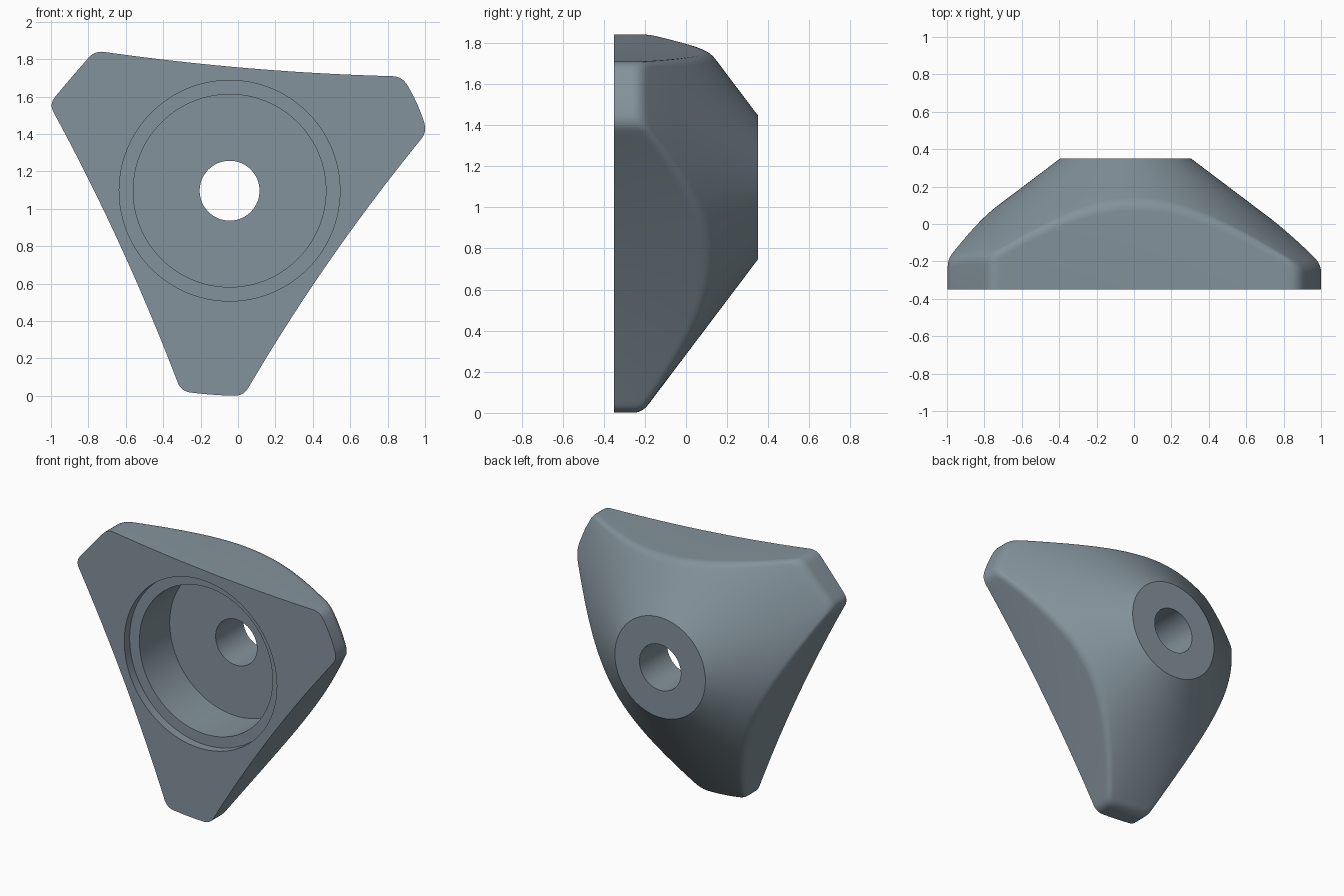
import bpy, bmesh, math
from mathutils import Vector

if "Cube" in bpy.data.objects:
    bpy.data.objects.remove(bpy.data.objects["Cube"])

CENTRE = Vector((-0.045, 1.097))     # bore axis in x, z
FRONT, BACK = -0.35, 0.35
HOLE, FLAT = 0.16, 0.35              # bore radius, flat boss radius
SLOPE = 0.755                        # cone fall per unit radius


def bezier(a, b, c, t):
    return a * (1 - t) ** 2 + b * (2 * t * (1 - t)) + c * t * t


def cone(r):
    return BACK - SLOPE * (r - FLAT)


# Outline: six corners, bulge of the edge that follows (positive = outwards), steps
corners = [
    (-0.765, 1.846, -0.025, 48),     # top side
    (0.875, 1.708, 0.015, 8),        # right tip
    (1.01, 1.41, -0.035, 48),        # lower right side
    (0.03, 0.0, 0.006, 8),           # bottom tip
    (-0.305, 0.025, -0.03, 48),      # left side
    (-1.01, 1.56, 0.002, 8),         # top left tip
]
TRIM, ROUND = 0.05, 6
edges = []
for i, (x, z, bulge, steps) in enumerate(corners):
    p = Vector((x, z))
    q = Vector(corners[(i + 1) % 6][:2])
    d = q - p
    normal = Vector((-d.y, d.x)).normalized()
    mid = (p + q) / 2 + normal * bulge * 2
    t0 = TRIM / d.length
    edges.append([bezier(p, mid, q, t0 + (1 - 2 * t0) * k / steps)
                  for k in range(steps + 1)])

# Join the edges with rounded corners
outline = []
for i, pts in enumerate(edges):
    outline += pts
    corner = Vector(corners[(i + 1) % 6][:2])
    nxt = edges[(i + 1) % 6][0]
    outline += [bezier(pts[-1], corner, nxt, k / ROUND) for k in range(1, ROUND)]


def section(R):
    """Closed radial section (radius, y) for a wall at distance R."""
    pts = [(HOLE, BACK), (FLAT, BACK)]
    inner = R - 0.04
    pts += [(FLAT + (inner - FLAT) * k / 4, cone(FLAT + (inner - FLAT) * k / 4))
            for k in range(1, 4)]
    a, b = Vector((inner, cone(inner))), Vector((R, cone(R)))
    c = b - Vector((0, 0.045))
    pts += [tuple(bezier(a, b, c, k / 6)) for k in range(7)]          # soft rim
    pts += [(R, FRONT), (0.59, FRONT), (0.59, FRONT + 0.06),          # front, ledge
            (0.515, FRONT + 0.06), (0.515, 0.045), (HOLE, 0.045)]     # recess
    return pts


# Sweep the section around the bore axis
bm = bmesh.new()
rings = []
for p in outline:
    d = p - CENTRE
    u = d.normalized()
    rings.append([bm.verts.new((CENTRE.x + u.x * r, y, CENTRE.y + u.y * r))
                  for r, y in section(d.length)])
for i, ring in enumerate(rings):
    nxt = rings[(i + 1) % len(rings)]
    for j in range(len(ring)):
        k = (j + 1) % len(ring)
        bm.faces.new((ring[j], ring[k], nxt[k], nxt[j]))
bmesh.ops.recalc_face_normals(bm, faces=bm.faces)

mesh = bpy.data.meshes.new("three_lobed_knob")
bm.to_mesh(mesh)
bm.free()
knob = bpy.data.objects.new("three_lobed_knob", mesh)
bpy.context.collection.objects.link(knob)

# Slate blue-grey finish
slate = bpy.data.materials.new("slate")
slate.diffuse_color = (0.23, 0.29, 0.33, 1)
slate.use_nodes = True
slate.node_tree.nodes["Principled BSDF"].inputs["Base Color"].default_value = slate.diffuse_color
mesh.materials.append(slate)

bpy.context.view_layer.objects.active = knob
knob.select_set(True)
bpy.ops.object.shade_smooth_by_angle(angle=math.radians(30))
